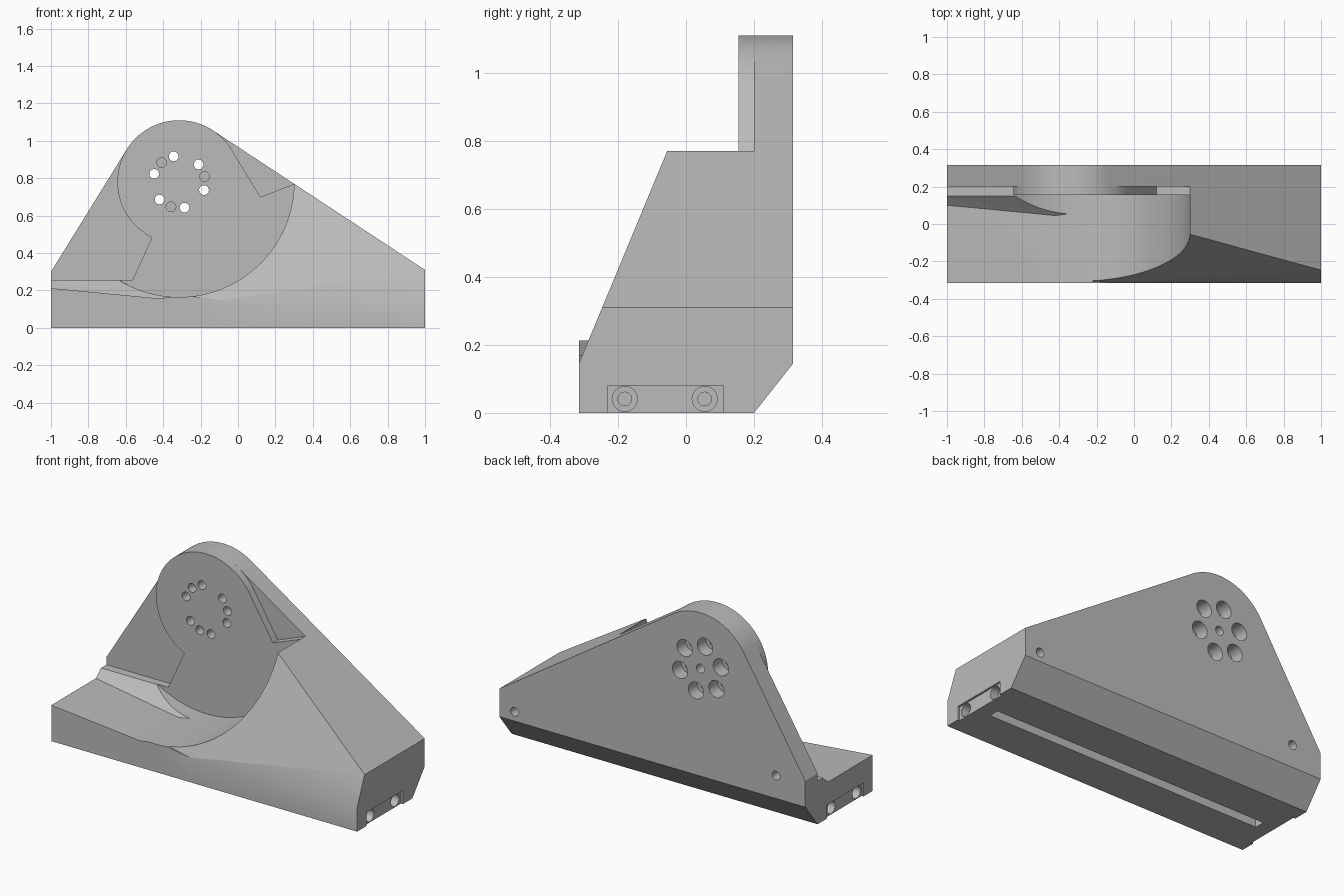
import bpy, bmesh, math
from mathutils import Vector

if "Cube" in bpy.data.objects:
    bpy.data.objects.remove(bpy.data.objects["Cube"])

CX, CZ = -0.315, 0.78      # centre of the round head
HEAD, SWEEP = 0.33, 0.615  # head radius, swept pocket radius
PLATE, RELIEF = 0.155, 0.2  # depth of the two front recess faces


def finish(name, bm):
    bmesh.ops.recalc_face_normals(bm, faces=bm.faces)
    mesh = bpy.data.meshes.new(name)
    bm.to_mesh(mesh)
    bm.free()
    ob = bpy.data.objects.new(name, mesh)
    bpy.context.collection.objects.link(ob)
    return ob


def prism(name, points, axis, lo, hi):
    """Extrude a flat outline along x (y, z points) or y (x, z points)."""
    bm = bmesh.new()
    place = (lambda a, b: (lo, a, b)) if axis == "x" else (lambda a, b: (a, lo, b))
    face = bm.faces.new([bm.verts.new(place(a, b)) for a, b in points])
    new = bmesh.ops.extrude_face_region(bm, geom=[face])["geom"]
    move = Vector((hi - lo, 0, 0)) if axis == "x" else Vector((0, hi - lo, 0))
    bmesh.ops.translate(bm, vec=move, verts=[v for v in new if isinstance(v, bmesh.types.BMVert)])
    return finish(name, bm)


def hull(name, points):
    bm = bmesh.new()
    for p in points:
        bm.verts.new(p)
    out = bmesh.ops.convex_hull(bm, input=bm.verts)
    bmesh.ops.delete(bm, geom=list({v for v in out["geom_interior"]}), context="VERTS")
    return finish(name, bm)


def arc(a, b, radius, steps, cx=CX, cz=CZ):
    return [(cx + radius * math.cos(math.radians(a + (b - a) * i / steps)),
             cz + radius * math.sin(math.radians(a + (b - a) * i / steps)))
            for i in range(steps + 1)]


def disc(a, b, radius, steps=24):
    return arc(0, 360, radius, steps, a, b)[:-1]


def combine(target, tool, operation="DIFFERENCE"):
    tool.hide_render = True
    mod = target.modifiers.new("combine", "BOOLEAN")
    mod.operation, mod.solver, mod.object = operation, "EXACT", tool
    bpy.context.view_layer.objects.active = target
    bpy.ops.object.modifier_apply(modifier=mod.name)
    bpy.data.objects.remove(tool)


# Main body: side section trimmed by the triangular front outline
body = prism("bracket_body", [(-.315, 0), (-.315, .145), (.09, 1.12), (.315, 1.12),
                              (.315, .145), (.2, 0)], "x", -1, 1)
outline = [(-1, -.1), (1, -.1), (1, .31)] + arc(56.6, 148.3, HEAD, 40) + [(-1, .3)]
combine(body, prism("outline_cutter", outline, "y", -.6, .6), "INTERSECT")

# Squared shelf at the low end, fading into the sloping front
combine(body, hull("shelf", [(x, y, z) for x, top in ((-1, .29), (-.42, .2), (-.1, .146))
                             for y in (-.315, -.1) for z in (.02, top)]), "UNION")

# Swept round pocket and open space in front of the head
combine(body, prism("sweep_cutter", disc(CX, CZ, SWEEP, 96), "y", -.6, PLATE))
combine(body, prism("front_cutter", [(-1.2, .255), (-.4, .255), (-.4, .77), (.3, .77),
                                     (.3, 1.3), (-1.2, 1.3)], "y", -.6, PLATE))

# Shelf floor with its sloping rear bank
floor = []
for x, bank, z in ((-1.1, .11, .222), (-.42, .045, .157), (-.2, .075, .188), (0, .15, .258)):
    floor += [(x, PLATE, .26), (x, bank, z), (x, -.6, z), (x, PLATE, .6), (x, -.6, .6)]
combine(body, hull("floor_cutter", floor))

# Deeper relief either side of the head
left = arc(244, 140, HEAD, 30) + [(-.7, 1.3), (-1.2, 1.3), (-1.2, .255), (-.565, .255)]
right = arc(33, 75, HEAD, 16) + [(-.1, 1.3), (.3, 1.3), (.3, .77), (.12, .7)]
for points in (left, right):
    combine(body, prism("relief_cutter", points, "y", -.5, RELIEF))

# Bolt circle: through holes with rear counterbores, and three blind pin holes
for k in range(6):
    (a, b), = arc(42 + 60 * k, 0, .14, 1)[:1]
    combine(body, prism("bolt_cutter", disc(a, b, .026), "y", 0, .5))
    combine(body, prism("counterbore_cutter", disc(a, b, .05), "y", .235, .5))
for k in range(3):
    (a, b), = arc(12 + 120 * k, 0, .14, 1)[:1]
    combine(body, prism("pin_cutter", disc(a, b, .026), "y", 0, .21))

# Blind holes in the back
for a, b in ((CX, CZ), (.9, .2), (-.81, .28)):
    combine(body, prism("back_hole_cutter", disc(a, b, .026), "y", .24, .5))

# End pockets with stepped screw holes
for s in (-1, 1):
    def end_cut(points, depth):
        combine(body, prism("end_cutter", points, "x", s * (1 - depth), s * 1.1))
    end_cut([(-.23, -.05), (.11, -.05), (.11, .08), (-.23, .08)], .012)
    for y in (-.18, .055):
        end_cut(disc(y, .041, .037), .06)
        end_cut(disc(y, .041, .02), .14)

# Groove along the underside
combine(body, prism("groove_cutter", [(-.09, -.1), (-.03, -.1), (-.03, .08), (-.09, .08)],
                    "x", -.9, .9))

# Grey finish
grey = bpy.data.materials.new("plain_grey")
grey.use_nodes = True
colour = (.5, .5, .5, 1)
grey.diffuse_color = colour
grey.node_tree.nodes["Principled BSDF"].inputs["Base Color"].default_value = colour
body.data.materials.clear()
body.data.materials.append(grey)
for poly in body.data.polygons:
    poly.material_index = 0

bpy.ops.object.select_all(action="DESELECT")
body.select_set(True)
bpy.context.view_layer.objects.active = body
bpy.ops.object.shade_smooth_by_angle(angle=math.radians(25))
